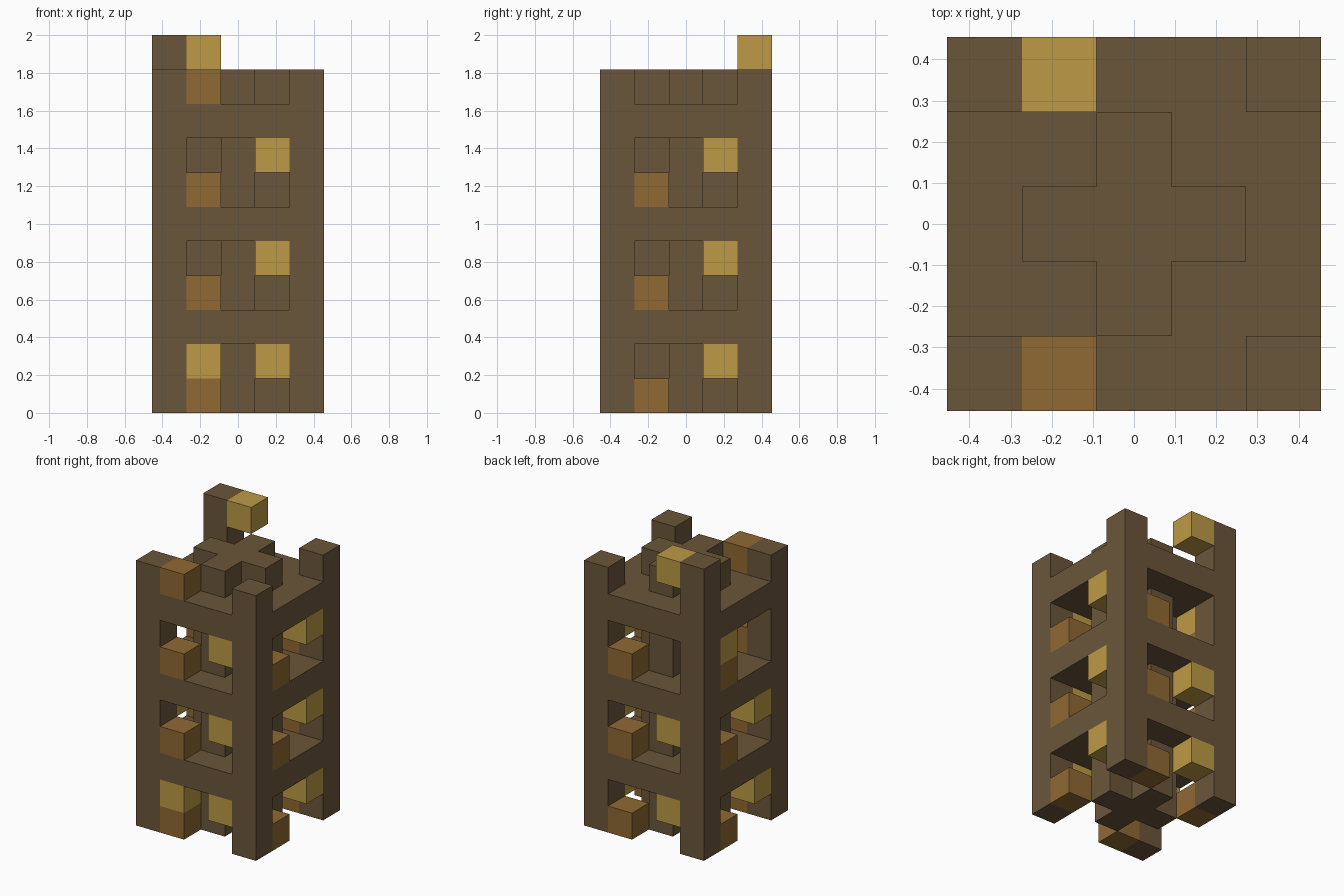
import bpy
import bmesh
from mathutils import Matrix

U = 2 / 11          # edge of one building block
STOREY = 3          # blocks per storey: two open layers and a floor

if "Cube" in bpy.data.objects:
    bpy.data.objects.remove(bpy.data.objects["Cube"])


def material(name, rgb):
    mat = bpy.data.materials.new(name)
    mat.use_nodes = True
    mat.diffuse_color = (*rgb, 1)
    mat.node_tree.nodes["Principled BSDF"].inputs["Base Color"].default_value = (*rgb, 1)
    return mat


brown = material("dark brown wood", (0.147, 0.093, 0.042))
amber = material("amber wood", (0.275, 0.144, 0.033))
gold = material("gold lamp", (0.503, 0.323, 0.060))


def prism(name, outline, bottom, height, mat):
    """Extrude a flat outline upwards; all sizes are in blocks."""
    bm = bmesh.new()
    base = bm.faces.new([bm.verts.new((x, y, bottom)) for x, y in outline])
    top = bmesh.ops.extrude_face_region(bm, geom=[base])["geom"]
    verts = [v for v in top if isinstance(v, bmesh.types.BMVert)]
    bmesh.ops.translate(bm, verts=verts, vec=(0, 0, height))
    bmesh.ops.recalc_face_normals(bm, faces=bm.faces)
    bm.transform(Matrix.Scale(U, 4))
    mesh = bpy.data.meshes.new(name)
    bm.to_mesh(mesh)
    bm.free()
    mesh.materials.append(mat)
    obj = bpy.data.objects.new(name, mesh)
    bpy.context.collection.objects.link(obj)
    return obj


def square(x, y):
    return [(x + a, y + b) for a, b in ((-.5, -.5), (.5, -.5), (.5, .5), (-.5, .5))]


def cross(reach, arm):
    """Plus-shaped outline, one quarter turned four times."""
    points, quarter = [], [(reach, -arm), (reach, arm), (arm, arm)]
    for _ in range(4):
        points += quarter
        quarter = [(-y, x) for x, y in quarter]
    return points


# Corner posts, the back one beside the high lamp is a block taller
for side, x in (("right", -2), ("left", 2)):
    for end, y in (("front", -2), ("back", 2)):
        height = 11 if (x, y) == (-2, 2) else 10
        prism(f"{end}_{side}_post", square(x, y), 0, height, brown)

# Floors between the posts, and the plus-shaped core of each storey
for level in range(3):
    prism(f"floor_{level + 1}", cross(2.5, 1.5), level * STOREY + 2, 1, brown)
    prism(f"core_{level + 1}", cross(1.5, .5), level * STOREY, 2, brown)
prism("roof_core", cross(1.5, .5), 9, 1, brown)

# Amber block low in each opening, gold lamp high in the opposite corner
for face in ("front", "left", "back", "right"):
    turn = ("front", "left", "back", "right").index(face)
    low, high = (-1, -2), (1, -2)
    for _ in range(turn):
        low, high = (-low[1], low[0]), (-high[1], high[0])
    for level in range(3):
        z = level * STOREY
        prism(f"{face}_block_{level + 1}", square(*low), z, 1, amber)
        if level < 2 or face in ("front", "left"):
            prism(f"{face}_lamp_{level + 1}", square(*high), z + 1, 1, gold)

# Odd pieces that break the pattern
prism("roof_block", square(-1, -2), 9, 1, amber)
prism("front_extra_lamp", square(-1, -2), 1, 1, gold)
prism("right_top_lamp", square(-2, 1), 7, 1, gold)
prism("high_lamp", square(-1, 2), 10, 1, gold)
